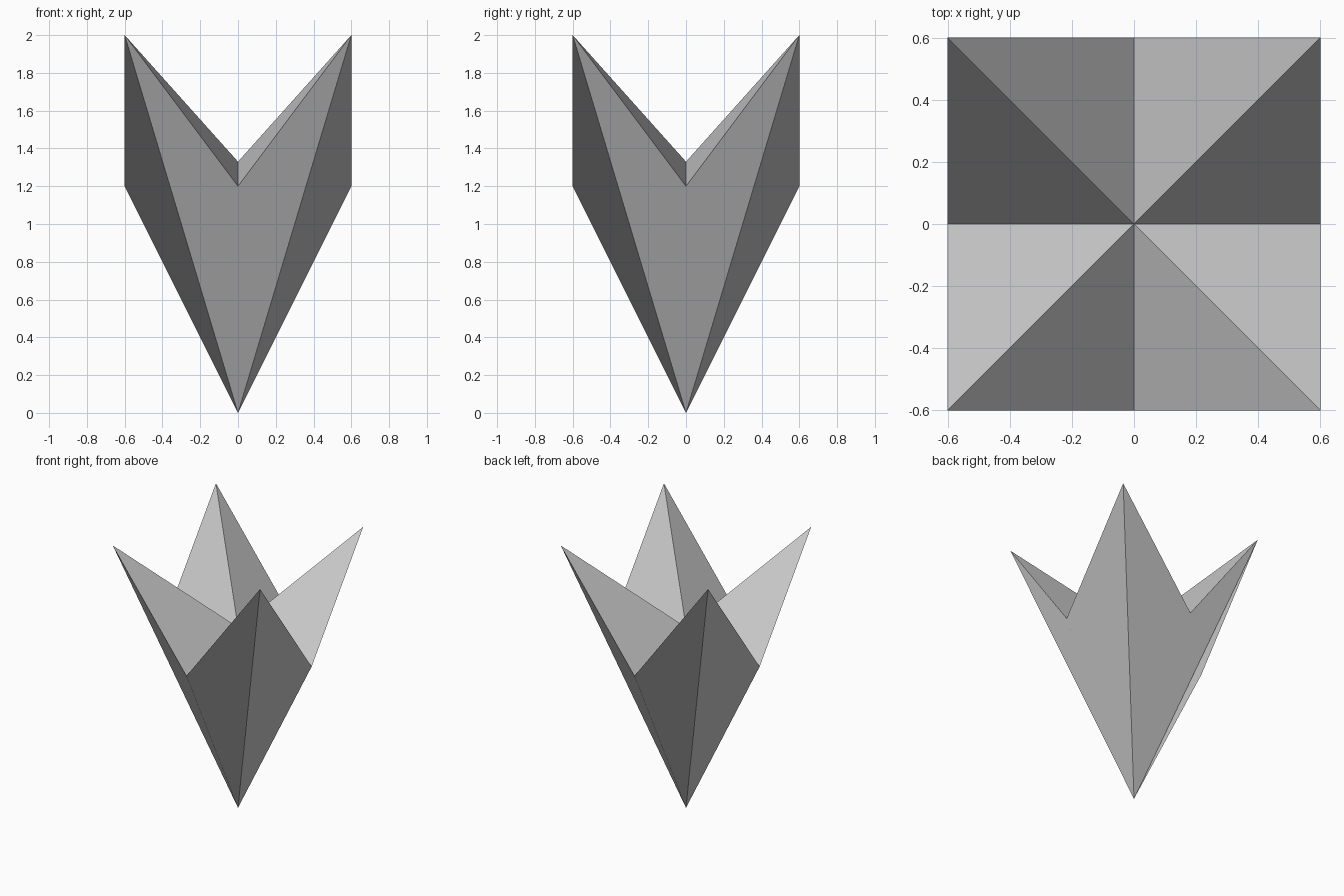
import bpy, bmesh
from math import cos, sin, pi

if "Cube" in bpy.data.objects:
    bpy.data.objects.remove(bpy.data.objects["Cube"])

HALF, TIP_Z, NOTCH_Z, CENTRE_Z = 0.6, 2.0, 1.2, 1.33

bm = bmesh.new()
base = bm.verts.new((0, 0, 0))
centre = bm.verts.new((0, 0, CENTRE_Z))

# Four tall corner tips and the four notches halfway between them
tips, notches = [], []
for i in range(4):
    a = -pi / 2 + i * pi / 2
    c, s = round(cos(a)), round(sin(a))
    notches.append(bm.verts.new((HALF * c, HALF * s, NOTCH_Z)))
    tips.append(bm.verts.new((HALF * (c - s), HALF * (s + c), TIP_Z)))

# One outer side and two inner facets per notch
for i in range(4):
    before, notch, after = tips[i - 1], notches[i], tips[i]
    bm.faces.new((base, after, notch, before))
    bm.faces.new((centre, before, notch))
    bm.faces.new((centre, notch, after))

bmesh.ops.recalc_face_normals(bm, faces=bm.faces)
mesh = bpy.data.meshes.new("pointed_crystal")
bm.to_mesh(mesh)
bm.free()
crystal = bpy.data.objects.new("pointed_crystal", mesh)
bpy.context.collection.objects.link(crystal)
